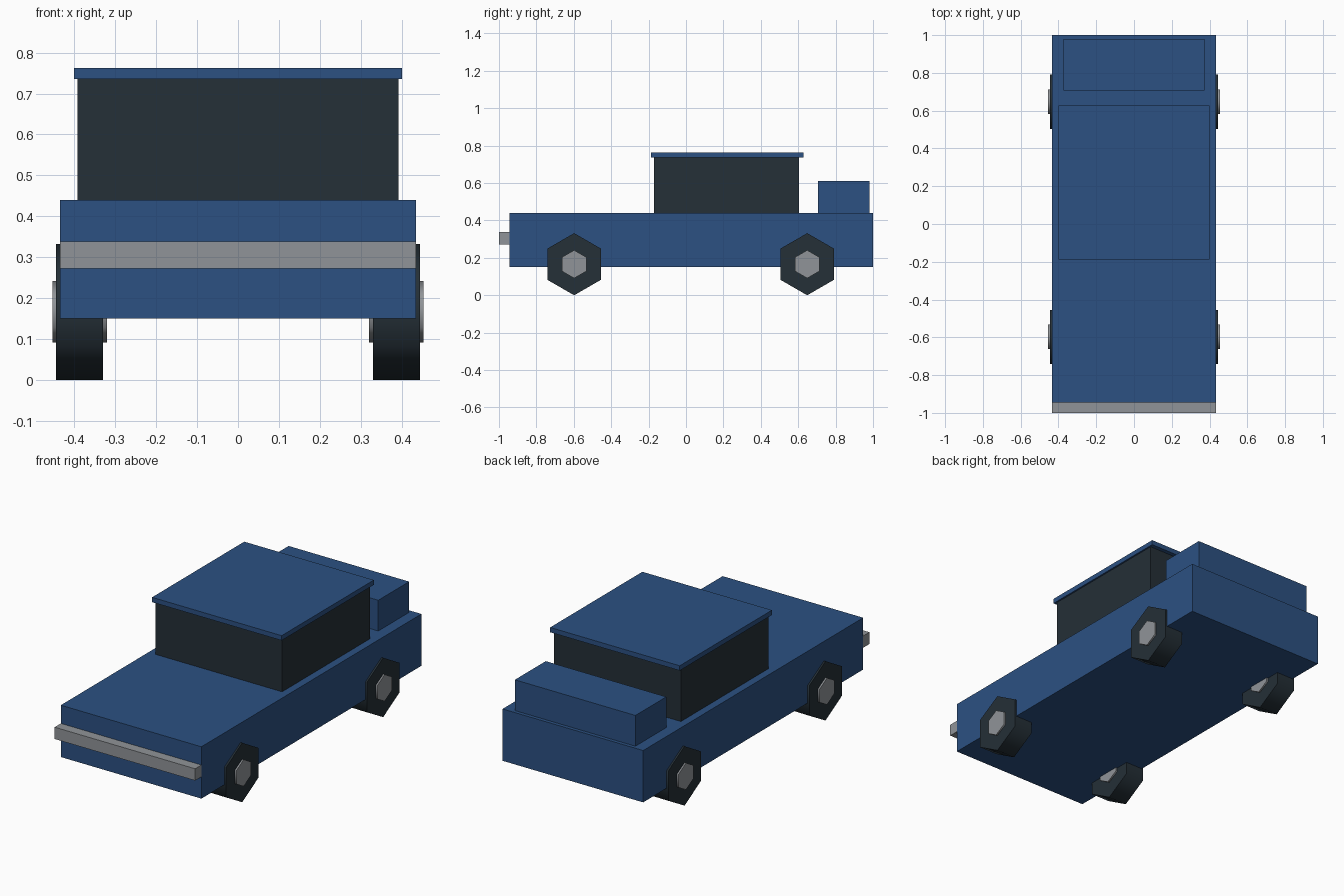
import bpy, bmesh, math
from mathutils import Vector

cube = bpy.data.objects.get("Cube")
if cube:
    bpy.data.objects.remove(cube, do_unlink=True)


def material(name, rgb):
    mat = bpy.data.materials.new(name)
    mat.use_nodes = True
    mat.diffuse_color = (*rgb, 1)
    mat.node_tree.nodes["Principled BSDF"].inputs["Base Color"].default_value = (*rgb, 1)
    return mat


blue = material("blue paint", (0.025, 0.082, 0.223))
dark = material("dark glass and rubber", (0.018, 0.029, 0.038))
grey = material("grey metal", (0.28, 0.296, 0.314))


def finish(name, bm, mat):
    bmesh.ops.recalc_face_normals(bm, faces=bm.faces)
    mesh = bpy.data.meshes.new(name)
    bm.to_mesh(mesh)
    bm.free()
    mesh.materials.append(mat)
    obj = bpy.data.objects.new(name, mesh)
    bpy.context.collection.objects.link(obj)
    return obj


def box(name, half_width, y, z, mat):
    """Box centred on x, spanning the given y and z ranges."""
    bm = bmesh.new()
    bmesh.ops.create_cube(bm, size=1)
    for v in bm.verts:
        v.co = Vector((v.co.x * 2 * half_width,
                       y[0] + (v.co.y + 0.5) * (y[1] - y[0]),
                       z[0] + (v.co.z + 0.5) * (z[1] - z[0])))
    return finish(name, bm, mat)


def hex_prism(name, x0, x1, y, z, radius, mat):
    """Six-sided prism along x with a corner pointing up; rim smooth, caps flat."""
    bm = bmesh.new()
    ring = [bm.verts.new((x0, y + radius * math.sin(i * math.pi / 3),
                          z + radius * math.cos(i * math.pi / 3))) for i in range(6)]
    cap = bm.faces.new(ring)
    result = bmesh.ops.extrude_face_region(bm, geom=[cap], use_keep_orig=True)
    moved = [g for g in result["geom"] if isinstance(g, bmesh.types.BMVert)]
    bmesh.ops.translate(bm, verts=moved, vec=(x1 - x0, 0, 0))
    obj = finish(name, bm, mat)
    bpy.ops.object.select_all(action="DESELECT")
    obj.select_set(True)
    bpy.context.view_layer.objects.active = obj
    bpy.ops.object.shade_smooth_by_angle(angle=math.radians(65))
    return obj


# Body, cabin, roof, rear box and bumper
box("body", 0.435, (-0.945, 1.0), (0.15, 0.44), blue)
box("cabin_glass", 0.392, (-0.17, 0.605), (0.44, 0.736), dark)
box("roof", 0.401, (-0.187, 0.628), (0.736, 0.763), blue)
box("rear_box", 0.373, (0.707, 0.98), (0.44, 0.612), blue)
box("front_bumper", 0.435, (-1.0, -0.945), (0.272, 0.338), grey)

# Wheels with hubs showing on both sides
for end, y in (("front", -0.598), ("rear", 0.648)):
    for side, s in (("left", 1), ("right", -1)):
        hex_prism(f"{end}_{side}_tyre", s * 0.33, s * 0.445, y, 0.166, 0.166, dark)
        hex_prism(f"{end}_{side}_hub", s * 0.321, s * 0.454, y, 0.166, 0.075, grey)
